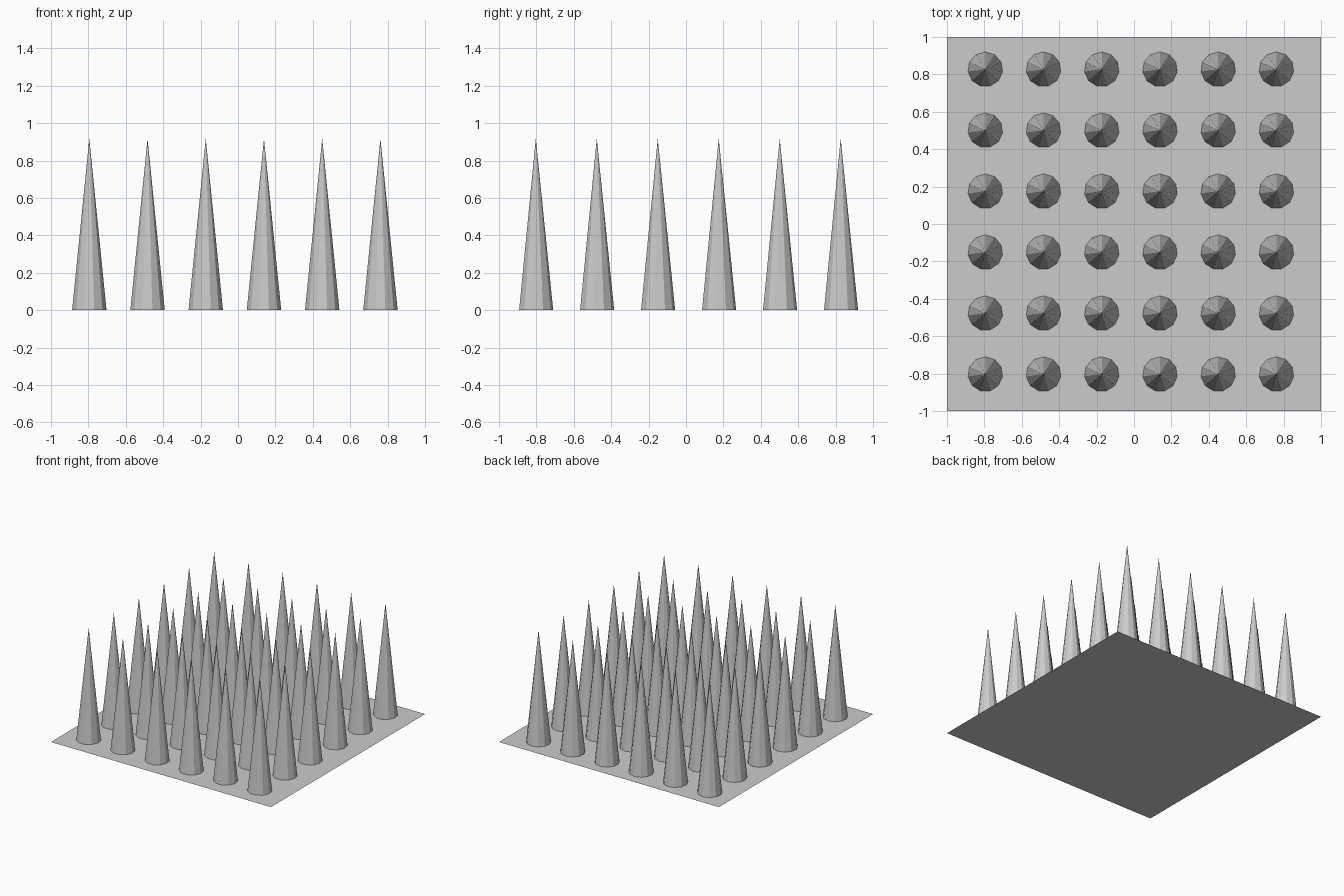
import bpy

if "Cube" in bpy.data.objects:
    bpy.data.objects.remove(bpy.data.objects["Cube"])

# Flat square base sheet
bpy.ops.mesh.primitive_plane_add(size=2, location=(0, 0, 0))
bpy.context.object.name = "base_plate"

# One eleven-sided spike at the front left corner
HEIGHT = 0.917
bpy.ops.mesh.primitive_cone_add(vertices=11, radius1=0.093, radius2=0, depth=HEIGHT,
                                end_fill_type='NOTHING',
                                location=(-0.795, -0.803, HEIGHT / 2))
spikes = bpy.context.object
spikes.name = "spikes"

# Repeat it into a six by six grid
for label, step in (("columns", (0.3113, 0, 0)), ("rows", (0, 0.326, 0))):
    array = spikes.modifiers.new(label, 'ARRAY')
    array.count = 6
    array.use_relative_offset = False
    array.use_constant_offset = True
    array.constant_offset_displace = step
